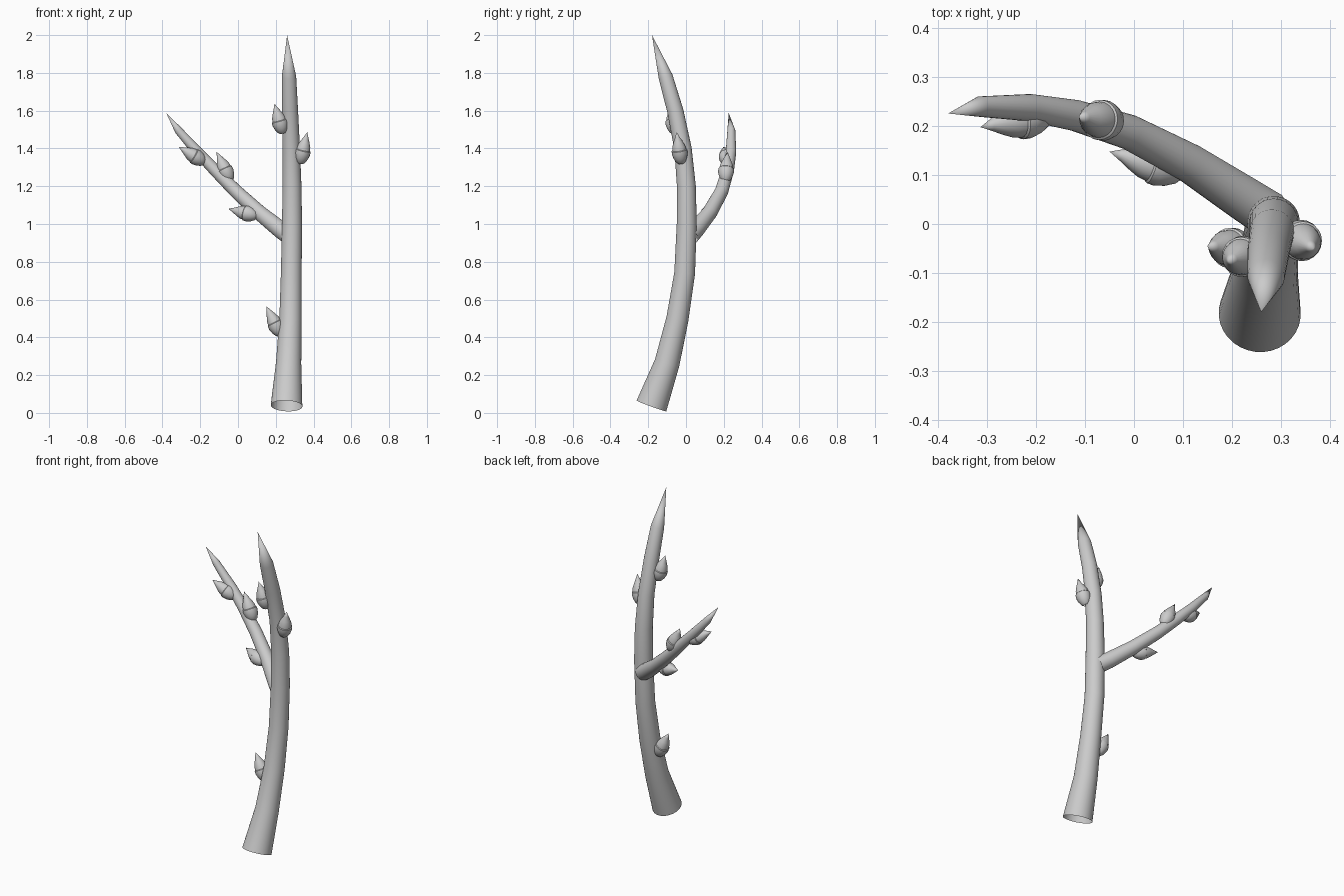
import bpy, bmesh, math
from mathutils import Vector

if "Cube" in bpy.data.objects:
    bpy.data.objects.remove(bpy.data.objects["Cube"])

bark = bpy.data.materials.new("grey_bark")
bark.use_nodes = True
GREY = (0.6, 0.6, 0.6, 1)
bark.diffuse_color = GREY
bark.node_tree.nodes["Principled BSDF"].inputs["Base Color"].default_value = GREY


def tube(name, rings, sides):
    """Sweep circles along (point, radius) rings; a zero radius makes a tip."""
    bm = bmesh.new()
    pts = [Vector(p) for p, r in rings]
    loops = []
    for i, (p, r) in enumerate(rings):
        if r == 0:
            loops.append([bm.verts.new(p)] * sides)
            continue
        axis = (pts[min(i + 1, len(pts) - 1)] - pts[max(i - 1, 0)]).normalized()
        side = axis.cross(Vector((0.6, -0.8, 0))).normalized()
        other = axis.cross(side)
        angles = [2 * math.pi * k / sides for k in range(sides)]
        loops.append([bm.verts.new(pts[i] + r * (math.cos(a) * side + math.sin(a) * other))
                      for a in angles])
    for low, high in zip(loops, loops[1:]):
        for k in range(sides):
            n = (k + 1) % sides
            corners = [low[k], low[n], high[n], high[k]]
            bm.faces.new(list(dict.fromkeys(corners)))
    bmesh.ops.recalc_face_normals(bm, faces=bm.faces)
    mesh = bpy.data.meshes.new(name)
    bm.to_mesh(mesh)
    bm.free()
    mesh.materials.append(bark)
    obj = bpy.data.objects.new(name, mesh)
    bpy.context.collection.objects.link(obj)
    bpy.ops.object.select_all(action='DESELECT')
    obj.select_set(True)
    bpy.context.view_layer.objects.active = obj
    bpy.ops.object.shade_smooth_by_angle(angle=math.radians(35))
    return obj


# Main stem, open at the cut end
tube("main_stem", [
    ((.257, -.183, .037), .084), ((.268, -.10, .265), .067),
    ((.278, -.045, .50), .059), ((.282, -.007, .74), .055),
    ((.286, .004, 1.0), .053), ((.286, .002, 1.2), .050),
    ((.282, -.016, 1.4), .046), ((.275, -.057, 1.6), .043),
    ((.270, -.108, 1.78), .038), ((.260, -.180, 2.0), 0)], 32)

# Side branch
tube("side_branch", [
    ((.275, .02, .935), .048), ((.225, .052, .97), .046),
    ((.113, .125, 1.06), .040), ((-.01, .188, 1.172), .036),
    ((-.12, .222, 1.283), .032), ((-.213, .238, 1.38), .028),
    ((-.315, .240, 1.495), .021), ((-.38, .226, 1.588), 0)], 24)

# Bud outline: fraction of length, radius
BUD = [(0, .014), (.06, .026), (.18, .036), (.32, .042), (.42, .041),
       (.44, .037), (.55, .034), (.68, .025), (.84, .012), (1, 0)]


def bud(name, base, tip):
    base, tip = Vector(base), Vector(tip)
    tube(name, [(base.lerp(tip, t), r) for t, r in BUD], 20)


bud("stem_bud_low", (.227, -.052, .41), (.150, -.045, .565))
bud("stem_bud_upper_right", (.238, -.062, 1.48), (.193, -.075, 1.637))
bud("stem_bud_upper_left", (.328, -.025, 1.32), (.367, -.050, 1.487))
bud("branch_bud_low", (.10, .105, 1.042), (-.05, .148, 1.080))
bud("branch_bud_middle", (-.04, .208, 1.225), (-.113, .220, 1.382))
bud("branch_bud_end", (-.175, .225, 1.325), (-.314, .198, 1.409))
